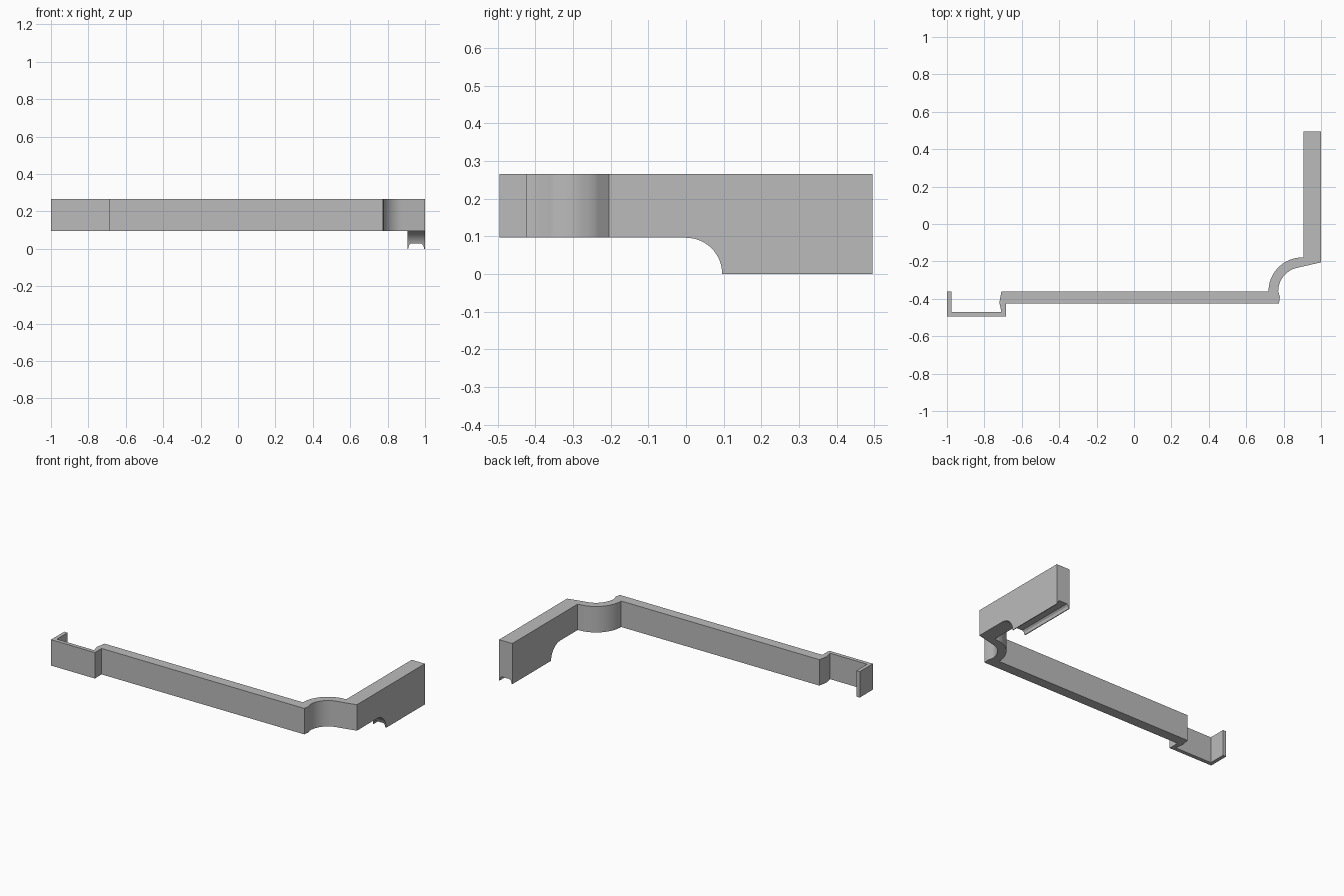
import bpy, bmesh
from math import sin, cos, radians
from mathutils import Vector

cube = bpy.data.objects.get("Cube")
if cube:
    bpy.data.objects.remove(cube, do_unlink=True)

TOP, BAR_BOTTOM = 0.265, 0.096

grey = bpy.data.materials.new("plain_grey")
grey.use_nodes = True
colour = (0.5, 0.5, 0.5, 1)
grey.diffuse_color = colour
grey.node_tree.nodes["Principled BSDF"].inputs["Base Color"].default_value = colour


def arc(cx, cy, r, start, end, steps):
    angles = [radians(start + (end - start) * i / steps) for i in range(steps + 1)]
    return [(cx + r * cos(a), cy + r * sin(a)) for a in angles]


def extrude(name, profile, place, depth):
    """Turn a flat profile into a solid; place maps profile points to 3D."""
    bm = bmesh.new()
    face = bm.faces.new([bm.verts.new(place(*p)) for p in profile])
    moved = bmesh.ops.extrude_face_region(bm, geom=[face])["geom"]
    verts = [v for v in moved if isinstance(v, bmesh.types.BMVert)]
    bmesh.ops.translate(bm, verts=verts, vec=Vector(depth))
    bmesh.ops.recalc_face_normals(bm, faces=bm.faces)
    mesh = bpy.data.meshes.new(name)
    bm.to_mesh(mesh)
    bm.free()
    mesh.materials.append(grey)
    obj = bpy.data.objects.new(name, mesh)
    bpy.context.collection.objects.link(obj)
    return obj


# Plan outline: hooked end, long bar, curved neck and side arm
outline = [(-1, -0.495), (-0.685, -0.495), (-0.685, -0.425), (0.775, -0.425), (0.78, -0.39)]
outline += arc(0.9, -0.36, 0.129, 180, 100, 14)
outline += [(1, -0.205), (1, 0.495), (0.905, 0.495), (0.905, -0.178)]
outline += arc(0.9, -0.36, 0.181, 92, 180, 18)
outline += [(-0.709, -0.36), (-0.72, -0.42), (-0.709, -0.47),
            (-0.976, -0.47), (-0.976, -0.36), (-1, -0.36)]
bracket = extrude("bracket", outline, lambda x, y: (x, y, 0), (0, 0, TOP))

# Clearance under the bar, with a quarter-round step up to the arm's foot
clearance = [(-1, -0.2), (-1, BAR_BOTTOM)]
clearance += arc(0, 0, BAR_BOTTOM, 90, 0, 16) + [(BAR_BOTTOM, -0.2)]
under_cutter = extrude("under_cutter", clearance, lambda y, z: (-2, y, z), (4, 0, 0))

# Channel along the underside of the arm's foot
channel = [(0.91, -0.05), (0.91, 0), (0.914, 0.018), (0.924, 0.028),
           (0.981, 0.028), (0.991, 0.018), (0.995, 0), (0.995, -0.05)]
channel_cutter = extrude("channel_cutter", channel, lambda x, z: (x, -0.1, z), (0, 1, 0))

bpy.ops.object.select_all(action="DESELECT")
bpy.context.view_layer.objects.active = bracket
bracket.select_set(True)
for cutter in (under_cutter, channel_cutter):
    mod = bracket.modifiers.new(cutter.name, "BOOLEAN")
    mod.operation = "DIFFERENCE"
    mod.solver = "EXACT"
    mod.object = cutter
    bpy.ops.object.modifier_apply(modifier=mod.name)
    bpy.data.objects.remove(cutter, do_unlink=True)

bpy.ops.object.shade_smooth_by_angle(angle=radians(30))
